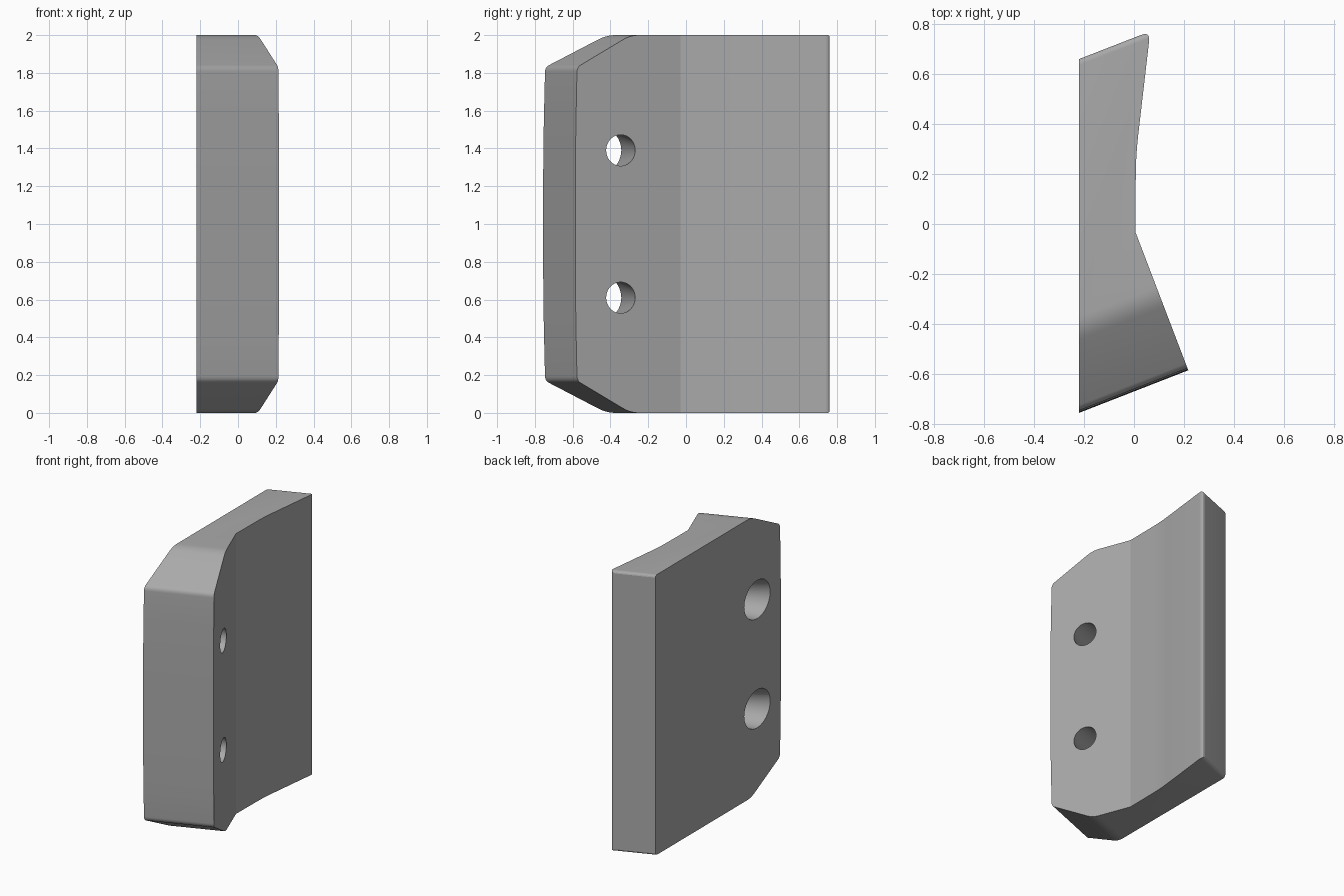
import bpy, bmesh
from mathutils import Vector, Matrix

if "Cube" in bpy.data.objects:
    bpy.data.objects.remove(bpy.data.objects["Cube"])

BACK = -0.22      # x of the flat mounting face
SLANT = 0.39      # the ends and the bolt holes all lean by this much y per x

steel = bpy.data.materials.new("steel_grey")
steel.use_nodes = True
steel.diffuse_color = (0.4, 0.4, 0.4, 1)
steel.node_tree.nodes["Principled BSDF"].inputs["Base Color"].default_value = (0.4, 0.4, 0.4, 1)


def rounded(corners, steps=5):
    """Turn (a, b, radius) corners into a closed outline with softened corners."""
    out = []
    for i, (a, b, r) in enumerate(corners):
        p = Vector((a, b))
        if r == 0:
            out.append(p)
            continue
        before = p + (Vector(corners[i - 1][:2]) - p).normalized() * r
        after = p + (Vector(corners[(i + 1) % len(corners)][:2]) - p).normalized() * r
        for k in range(steps + 1):
            t = k / steps
            out.append(before * (1 - t) ** 2 + p * 2 * t * (1 - t) + after * t * t)
    return out


def prism(name, ring, offset):
    """Extrude a ring of 3D points along the offset."""
    bm = bmesh.new()
    face = bm.faces.new([bm.verts.new(p) for p in ring])
    ext = bmesh.ops.extrude_face_region(bm, geom=[face])["geom"]
    bmesh.ops.translate(bm, vec=offset, verts=[v for v in ext if isinstance(v, bmesh.types.BMVert)])
    bmesh.ops.recalc_face_normals(bm, faces=bm.faces)
    return finish(name, bm)


def finish(name, bm):
    mesh = bpy.data.meshes.new(name)
    bm.to_mesh(mesh)
    bm.free()
    mesh.materials.append(steel)
    obj = bpy.data.objects.new(name, mesh)
    bpy.context.collection.objects.link(obj)
    return obj


def cut(target, tool, operation):
    mod = target.modifiers.new(tool.name, "BOOLEAN")
    mod.object, mod.operation, mod.solver = tool, operation, "EXACT"
    bpy.context.view_layer.objects.active = target
    bpy.ops.object.modifier_apply(modifier=mod.name)
    bpy.data.objects.remove(tool)


# Wear plate: plan profile with a hollow outer face, extruded upwards
profile = rounded([(BACK, 0.66, 0), (0.065, 0.771, 0.04), (0.008, 0.28, 0.08),
                   (0.005, -0.03, 0), (0.285, -0.763, 0), (BACK, -0.95, 0)])
plate = prism("wear_plate", [(p.x, p.y, -0.1) for p in profile], (0, 0, 2.2))

# Side outline: chamfered front corners, slightly bowed front end
half = [(0.661, 2, 0.025), (-0.42, 2, 0.05), (-0.746, 1.83, 0.025), (-0.756, 1.4, 0.2)]
outline = rounded(half + [(y, 2 - z, r) for y, z, r in reversed(half)])
ring = [(-0.5, p.x + SLANT * (-0.5 - BACK), p.y) for p in outline]
cut(plate, prism("side_outline", ring, (1, SLANT, 0)), "INTERSECT")

# Two tapered bolt holes, wide on the mounting face
axis = Vector((1, SLANT, 0)).normalized()
for z in (0.61, 1.39):
    bm = bmesh.new()
    bmesh.ops.create_cone(bm, cap_ends=True, segments=40, radius1=0.15, radius2=0.068, depth=0.57)
    turn = axis.to_track_quat("Z", "Y").to_matrix().to_4x4()
    bm.transform(Matrix.Translation((-0.047, -0.413, z)) @ turn)
    cut(plate, finish("bolt_hole", bm), "DIFFERENCE")

bpy.ops.object.select_all(action="DESELECT")
plate.select_set(True)
bpy.context.view_layer.objects.active = plate
bpy.ops.object.shade_smooth_by_angle(angle=0.33)
